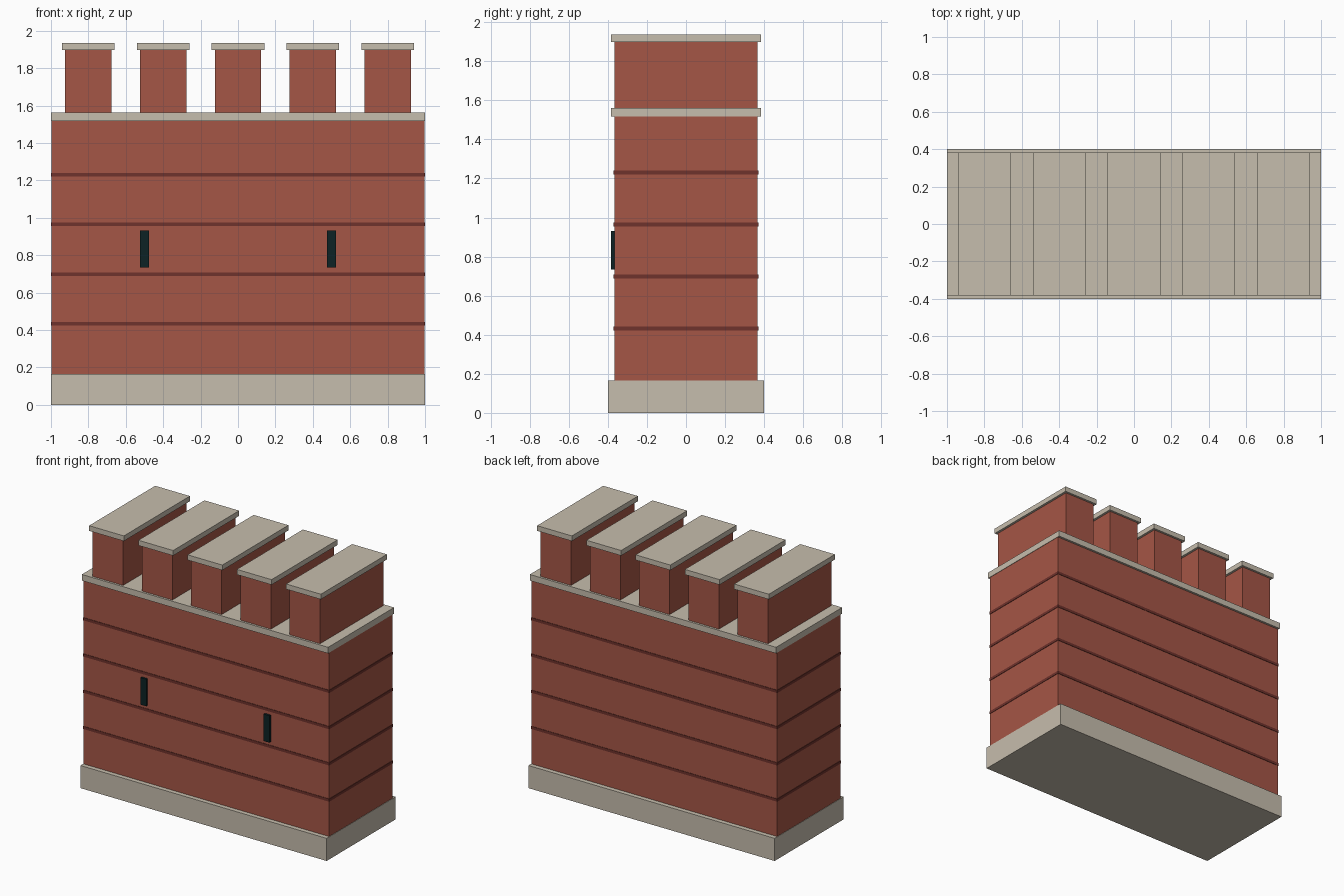
import bpy
import bmesh

if "Cube" in bpy.data.objects:
    bpy.data.objects.remove(bpy.data.objects["Cube"])


def material(name, rgb):
    m = bpy.data.materials.new(name)
    m.diffuse_color = (*rgb, 1.0)
    m.use_nodes = True
    m.node_tree.nodes["Principled BSDF"].inputs["Base Color"].default_value = m.diffuse_color
    return m


brick = material("red brick", (0.376, 0.093, 0.061))
stone = material("pale stone", (0.565, 0.510, 0.418))
course = material("dark brick", (0.156, 0.032, 0.025))
dark = material("dark opening", (0.004, 0.016, 0.018))


def box(name, x, y, z, mat):
    """Box from (min, max) ranges on each axis."""
    bm = bmesh.new()
    bmesh.ops.create_cube(bm, size=1.0)
    for v in bm.verts:
        v.co = [r[1] if c > 0 else r[0] for c, r in zip(v.co, (x, y, z))]
    mesh = bpy.data.meshes.new(name)
    bm.to_mesh(mesh)
    bm.free()
    mesh.materials.append(mat)
    obj = bpy.data.objects.new(name, mesh)
    bpy.context.collection.objects.link(obj)
    return obj


def sym(half, centre=0.0):
    return (centre - half, centre + half)


# Plinth, wall and ledge
box("plinth", sym(1.0), sym(0.4), (0, 0.166), stone)
box("wall", sym(0.997), sym(0.367), (0.166, 1.517), brick)
box("ledge", sym(1.0), sym(0.383), (1.517, 1.562), stone)

# Dark brick courses, slightly proud of the wall
for i in range(4):
    box(f"brick_course_{i + 1}", sym(1.0), sym(0.37), sym(0.01, 0.433 + 0.266 * i), course)

# Battlements with stone caps
for i in range(5):
    cx = -0.8 + 0.4 * i
    box(f"merlon_{i + 1}", sym(0.124, cx), sym(0.367), (1.562, 1.898), brick)
    box(f"merlon_cap_{i + 1}", sym(0.141, cx), sym(0.383), (1.898, 1.936), stone)

# Arrow slits on the front
for side, cx in (("left", -0.5), ("right", 0.5)):
    box(f"arrow_slit_{side}", sym(0.0235, cx), (-0.383, -0.36), sym(0.099, 0.833), dark)
